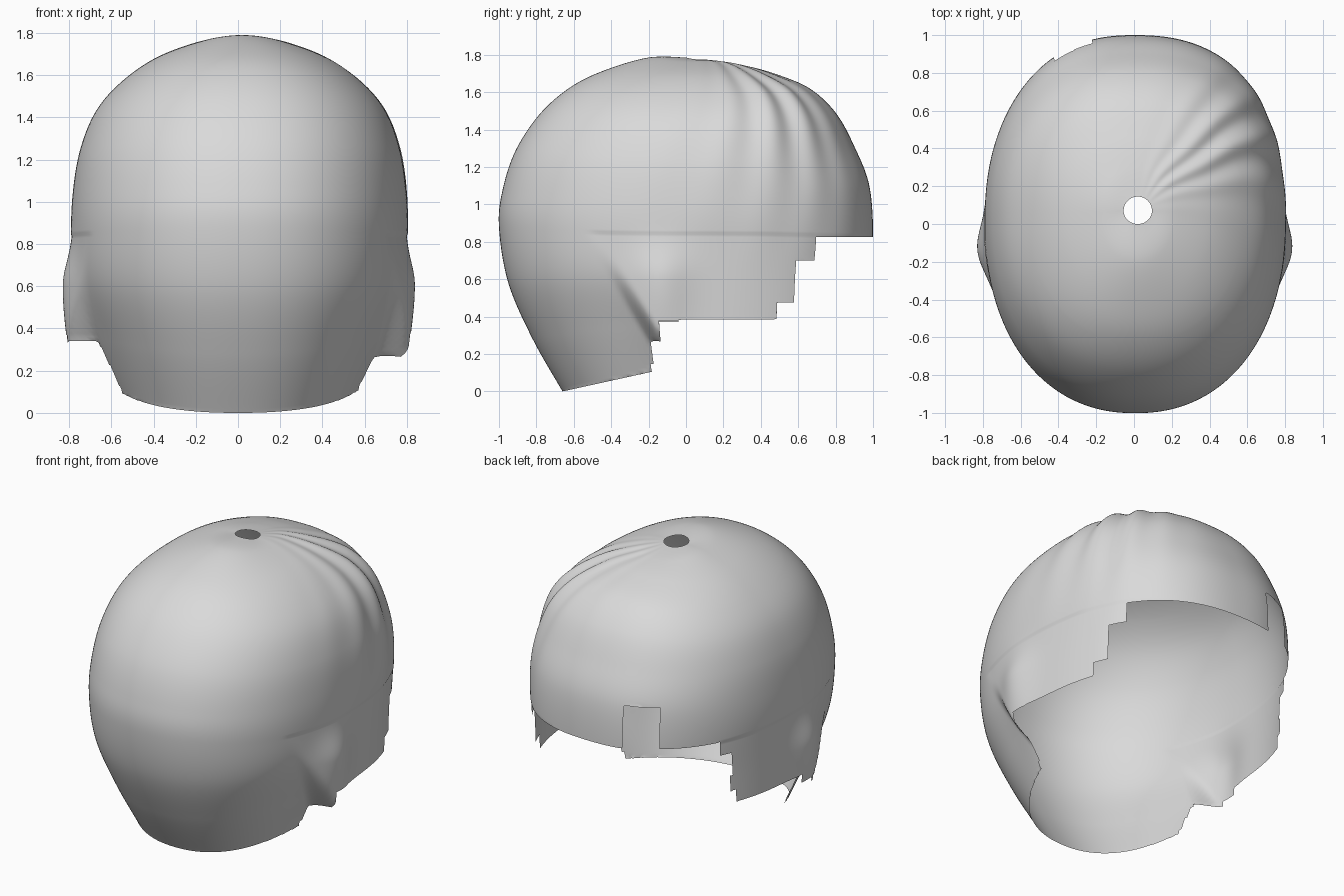
import bpy, bmesh
from math import sin, cos, pi, exp, radians, atan2, degrees

cube = bpy.data.objects.get("Cube")
if cube:
    bpy.data.objects.remove(cube, do_unlink=True)

COLUMNS, STEPS = 288, 18

# Rings from crown to nape: back y, back z, side x, side z, fringe y, fringe z
RINGS = [
    (0.0, 1.785, .075, 1.775, .145, 1.77),
    (-.2, 1.785, .2, 1.76, .3, 1.745),
    (-.44, 1.715, .4, 1.685, .47, 1.7),
    (-.62, 1.625, .565, 1.57, .66, 1.62),
    (-.78, 1.485, .685, 1.43, .8, 1.49),
    (-.91, 1.29, .757, 1.25, .9, 1.31),
    (-.98, 1.08, .79, 1.05, .98, 1.1),
    (-1, .88, .795, .85, 1, .83),
    (-.95, .58, .77, .62, .98, .6),
    (-.82, .28, .67, .35, .96, .3),
    (-.66, 0, .56, .08, .9, 0),
]

# Stepped lower edge: (end y, edge height), walking from nape to fringe
LEFT_EDGE = [(-.145, .27), (-.04, .38), (.48, .385), (.585, .475), (.69, .7), (2, .825)]
RIGHT_EDGE = [(-.145, .34), (-.04, .37), (.48, .42), (.52, .5), (.6, .75), (2, .84)]


def ring_at(t):
    """Smooth interpolation through the ring table."""
    i = min(int(t), len(RINGS) - 2)
    f = t - i
    a, b = RINGS[max(i - 1, 0)], RINGS[i]
    c, d = RINGS[i + 1], RINGS[min(i + 2, len(RINGS) - 1)]
    return [q + f / 2 * (r - p + f * (2*p - 5*q + 4*r - s + f * (3*(q - r) + s - p)))
            for p, q, r, s in zip(a, b, c, d)]


def power(value, exponent):
    return abs(value) ** exponent * (1 if value >= 0 else -1)


def bell(value, width):
    return exp(-(value / width) ** 2)


def ramp(value):
    value = max(0, min(1, value))
    return value * value * (3 - 2 * value)


def surface(t, angle):
    yb, zb, xs, zs, yf, zf = ring_at(t)
    c, s = cos(angle), sin(angle)
    fade = 1 - t / (len(RINGS) - 1)
    mid_y = .07 * fade
    front = s > 0
    # Fuller corners toward the fringe, fullest on the combed side
    fullness = .2 + .15 * max(0, s) * (1 + c) if front else .2
    e = 2 / (2 + fullness * min(1, t / 3))
    y = mid_y + ((yf - mid_y) if front else (mid_y - yb)) * power(s, e)
    z = zs + ((zf if front else zb) - zs) * s * s
    # Side locks hang straight down in front of a crease behind the ear
    if t > 7:
        crease = -.22 - .6 * (z - .3)
        xs += (.79 - xs) * ramp((y - crease) / .09)
    x = .02 * fade + xs * power(c, e)
    # Swelling over the ears
    ear = .05 * bell(z - .6, .17 if z > .6 else .35) * bell(y + .14, .16)
    x += ear * c
    # Combed locks sweeping from the crown toward one temple
    deg = degrees(atan2(s, c)) + 3 * (t - 4)
    lock = bell(deg - 35, 25) * bell(t - 3.8, 2.2) * min(1, t)
    push = lock * (.012 + .014 * cos(radians((deg - 29) * 20)))
    x += push * c
    y += push * s * .6
    z += push * fade
    return x, y, z


def edge_height(x, y):
    """Height of the cut lower edge at a place on the shell."""
    nape_end = -.18 if x > 0 else -.24
    if y < nape_end:
        return max(0, .22 * (y + .66))
    if -.42 < x < -.22 and y > 0:
        return 1.1
    for end, height in (LEFT_EDGE if x > -.3 else RIGHT_EDGE):
        if y < end:
            return height
    return 0


# Hair shell, open at the crown and below
bm = bmesh.new()
rows = (len(RINGS) - 1) * STEPS
grid = [[bm.verts.new(surface(r / STEPS, 2 * pi * k / COLUMNS)) for k in range(COLUMNS)]
        for r in range(rows + 1)]
for r in range(rows):
    for k in range(COLUMNS):
        n = (k + 1) % COLUMNS
        corners = (grid[r][k], grid[r + 1][k], grid[r + 1][n], grid[r][n])
        mid = sum((v.co for v in corners), corners[0].co * 0) / 4
        if mid.z > edge_height(mid.x, mid.y):
            bm.faces.new(corners)
bmesh.ops.delete(bm, geom=[v for v in bm.verts if not v.link_faces], context='VERTS')

# Level the trimmed edge
for v in bm.verts:
    if v.is_boundary and v.co.z < 1.5:
        level = edge_height(v.co.x, v.co.y)
        if abs(v.co.z - level) < .014:
            v.co.z = level

mesh = bpy.data.meshes.new("hair_shell")
bm.to_mesh(mesh)
bm.free()
mesh.shade_smooth()
hair = bpy.data.objects.new("hair_shell", mesh)
bpy.context.collection.objects.link(hair)

# Plain grey colour
grey = bpy.data.materials.new("light_grey")
grey.use_nodes = True
colour = (.7, .7, .7, 1)
grey.diffuse_color = colour
for node in grey.node_tree.nodes:
    if node.type == 'BSDF_PRINCIPLED':
        node.inputs["Base Color"].default_value = colour
mesh.materials.append(grey)
